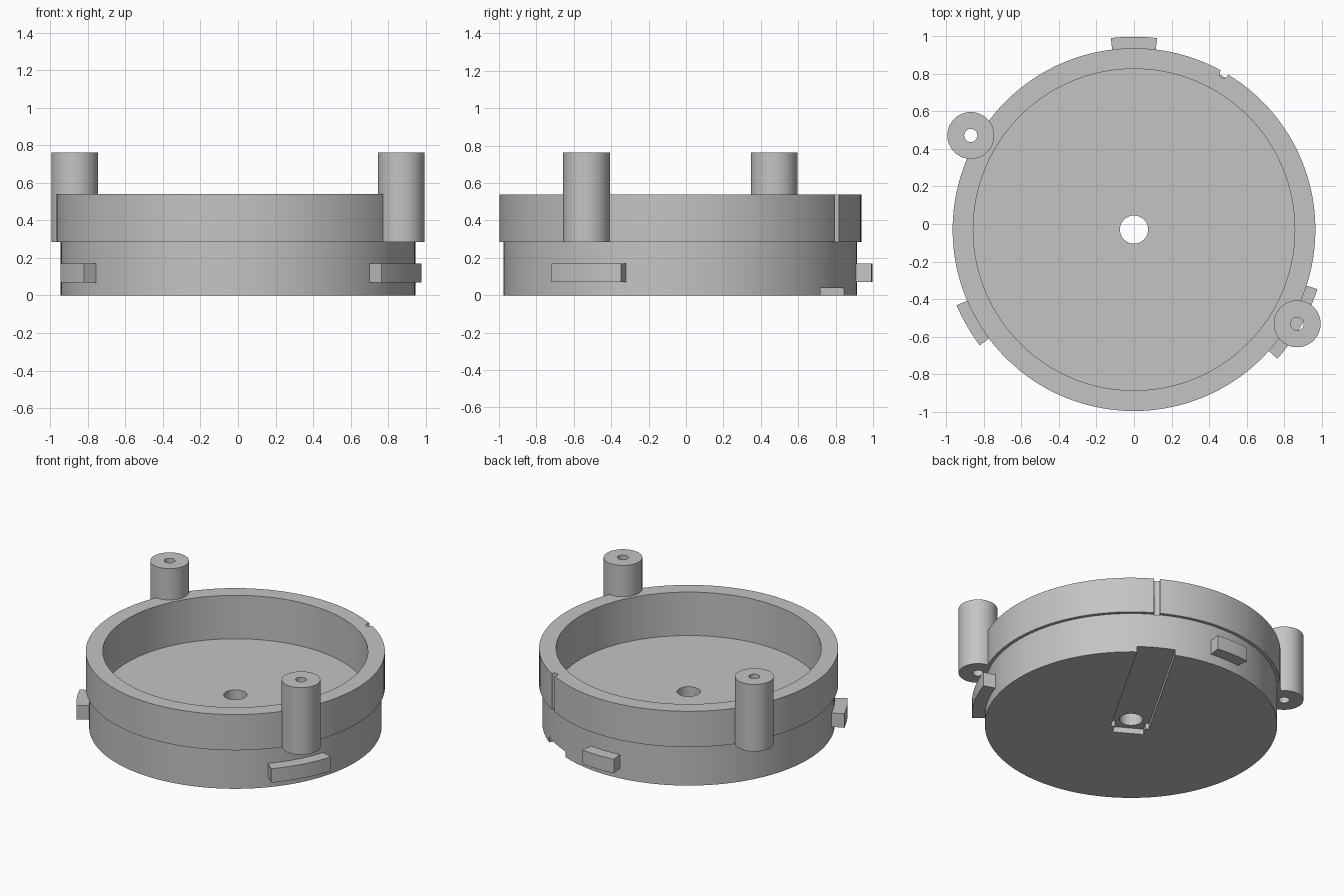
import bpy, bmesh, math
from mathutils import Matrix, Vector

if "Cube" in bpy.data.objects:
    bpy.data.objects.remove(bpy.data.objects["Cube"])

CY = -0.03          # the round body sits slightly off the origin
grey = bpy.data.materials.new("plain grey")
grey.diffuse_color = (0.55, 0.55, 0.55, 1)
grey.use_nodes = True
grey.node_tree.nodes["Principled BSDF"].inputs["Base Color"].default_value = grey.diffuse_color


def finish(name, bm, place):
    bm.transform(place)
    bmesh.ops.recalc_face_normals(bm, faces=bm.faces)
    mesh = bpy.data.meshes.new(name)
    bm.to_mesh(mesh)
    bm.free()
    mesh.materials.append(grey)
    obj = bpy.data.objects.new(name, mesh)
    bpy.context.collection.objects.link(obj)
    return obj


def activate(obj):
    bpy.ops.object.select_all(action='DESELECT')
    obj.select_set(True)
    bpy.context.view_layer.objects.active = obj


def smooth(obj):
    activate(obj)
    bpy.ops.object.shade_smooth_by_angle(angle=math.radians(30))


def lathe(name, profile, steps, place):
    """Spin a closed (radius, height) outline around z."""
    bm = bmesh.new()
    rings = []
    for i in range(steps):
        a = 2 * math.pi * i / steps
        rings.append([bm.verts.new((r * math.cos(a), r * math.sin(a), z)) for r, z in profile])
    n = len(profile)
    for i in range(steps):
        p, q = rings[i], rings[(i + 1) % steps]
        for j in range(n):
            k = (j + 1) % n
            bm.faces.new((p[j], q[j], q[k], p[k]))
    return finish(name, bm, place)


def prism(name, outline, z0, z1, place):
    """Extrude a flat outline between two heights."""
    bm = bmesh.new()
    face = bm.faces.new([bm.verts.new((x, y, z0)) for x, y in outline])
    top = bmesh.ops.extrude_face_region(bm, geom=[face])["geom"]
    bmesh.ops.translate(bm, verts=[g for g in top if isinstance(g, bmesh.types.BMVert)],
                        vec=Vector((0, 0, z1 - z0)))
    return finish(name, bm, place)


def cut(target, cutter):
    mod = target.modifiers.new("cut", 'BOOLEAN')
    mod.operation, mod.solver, mod.object = 'DIFFERENCE', 'EXACT', cutter
    activate(target)
    bpy.ops.object.modifier_apply(modifier=mod.name)
    bpy.data.objects.remove(cutter)


centre = Matrix.Translation((0, CY, 0))
turn = centre @ Matrix.Rotation(math.radians(60), 4, 'Z')

# Open dish: stepped outer wall, raised floor and central hole
dish = lathe("dish", [(0.075, 0), (0.945, 0), (0.945, 0.285), (0.967, 0.285), (0.967, 0.54),
                      (0.857, 0.54), (0.857, 0.23), (0.075, 0.23)], 128, centre)

# Cable channel under the dish, with a narrower end past the hole
cut(dish, prism("channel_cutter",
                [(1.1, -0.125), (1.1, 0.125), (-0.035, 0.125), (-0.035, 0.1),
                 (-0.11, 0.1), (-0.11, -0.1), (-0.035, -0.1), (-0.035, -0.125)],
                -0.05, 0.04, turn))

# Small round index groove in the rim
groove = [(0.957 + 0.023 * math.cos(t * math.pi / 8), 0.023 * math.sin(t * math.pi / 8))
          for t in range(16)]
cut(dish, prism("groove_cutter", groove, 0.282, 0.6, turn))
smooth(dish)

# Two bored screw posts on opposite sides
for name, side in (("left_post", -1), ("right_post", 1)):
    post = lathe(name, [(0.035, 0.285), (0.125, 0.285), (0.125, 0.763), (0.035, 0.763)], 48,
                 Matrix.Translation((0.87 * side, CY - 0.502 * side, 0)))
    smooth(post)

# Three curved locking tabs; the right one is wider
for name, mid, half in (("back_tab", 90, 6.9), ("left_tab", 210, 6.9), ("right_tab", -30, 12)):
    angles = [math.radians(mid - half + 2 * half * i / 10) for i in range(11)]
    outline = [(1.028 * math.cos(a), 1.028 * math.sin(a)) for a in angles]
    outline += [(0.93 * math.cos(a), 0.93 * math.sin(a)) for a in reversed(angles)]
    smooth(prism(name, outline, 0.07, 0.17, centre))
